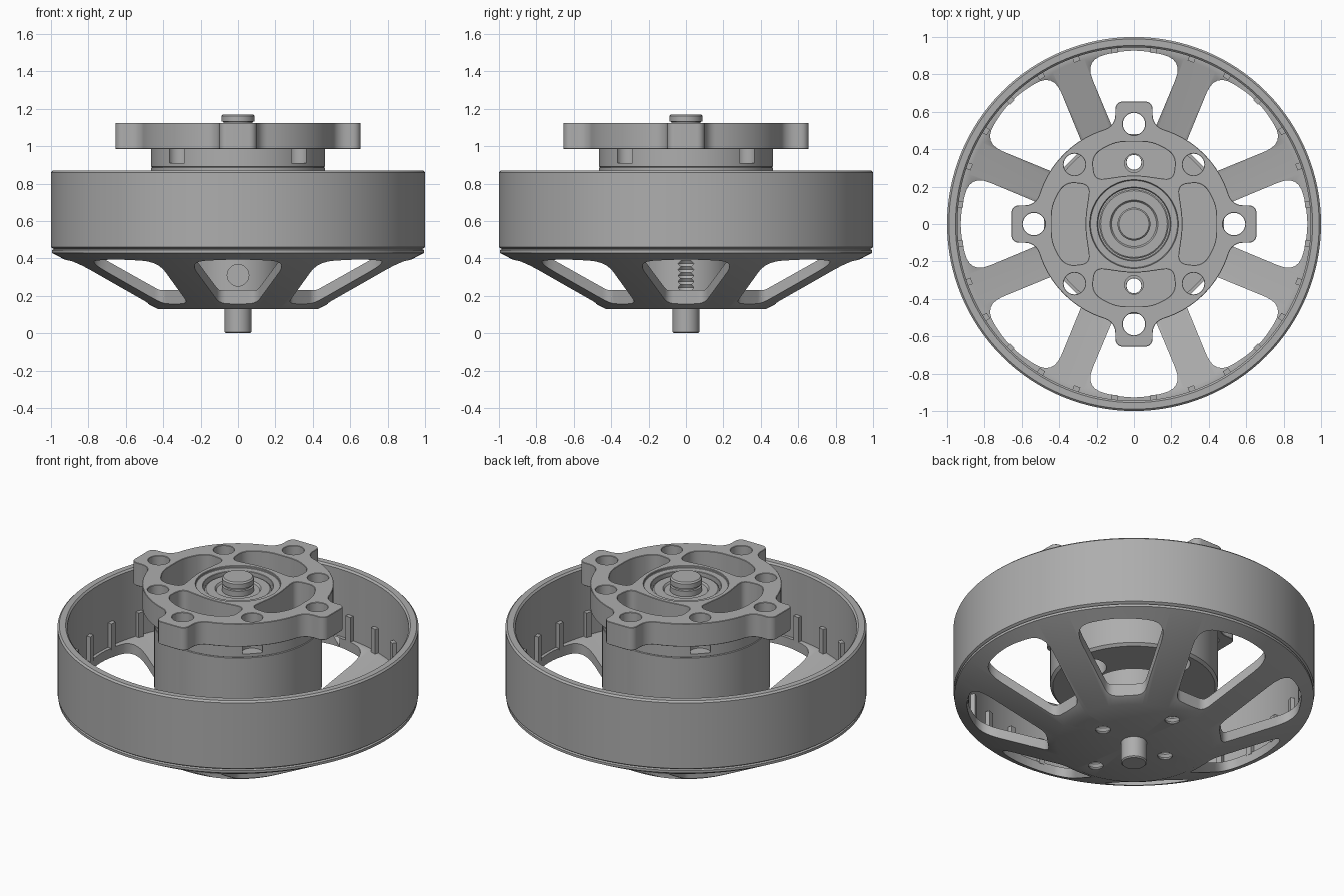
import bpy, bmesh
from math import pi, sin, cos, atan2, sqrt, radians
from mathutils import Matrix, Vector

cube = bpy.data.objects.get("Cube")
if cube:
    bpy.data.objects.remove(cube)

GREY = (0.42, 0.42, 0.42, 1)
metal = bpy.data.materials.new("grey metal")
metal.use_nodes = True
metal.diffuse_color = GREY
metal.node_tree.nodes["Principled BSDF"].inputs["Base Color"].default_value = GREY


def finish(name, bm):
    bmesh.ops.remove_doubles(bm, verts=bm.verts, dist=1e-5)
    bmesh.ops.recalc_face_normals(bm, faces=bm.faces)
    mesh = bpy.data.meshes.new(name)
    bm.to_mesh(mesh)
    bm.free()
    mesh.materials.append(metal)
    obj = bpy.data.objects.new(name, mesh)
    bpy.context.collection.objects.link(obj)
    return obj


def activate(obj):
    bpy.ops.object.select_all(action='DESELECT')
    obj.select_set(True)
    bpy.context.view_layer.objects.active = obj


def lathe(bm, profile, segments, matrix=Matrix()):
    """Revolve an (r, z) profile; it is a closed loop unless it starts on the axis."""
    rings = []
    for r, z in profile:
        ring = [matrix @ Vector((r * cos(2 * pi * i / segments), r * sin(2 * pi * i / segments), z))
                for i in range(segments)]
        rings.append([bm.verts.new(ring[0])] * segments if r == 0 else [bm.verts.new(p) for p in ring])
    pairs = list(zip(rings, rings[1:]))
    if profile[0][0] > 0:
        pairs.append((rings[-1], rings[0]))
    for a, b in pairs:
        for i in range(segments):
            j = (i + 1) % segments
            bm.faces.new(list(dict.fromkeys((a[i], a[j], b[j], b[i]))))


def turned(name, profile, segments=96):
    bm = bmesh.new()
    lathe(bm, profile, segments)
    return finish(name, bm)


def prism(bm, outline, z0, z1, turn=0.0):
    rot = Matrix.Rotation(turn, 3, 'Z')
    low, high = ([bm.verts.new(rot @ Vector((x, y, z))) for x, y in outline] for z in (z0, z1))
    bm.faces.new(low)
    bm.faces.new(high)
    for i in range(len(low)):
        j = (i + 1) % len(low)
        bm.faces.new((low[i], low[j], high[j], high[i]))


def rounded(corners, steps=6):
    """Polygon of (x, y, cut) corners, each rounded back by its cut length."""
    out = []
    for i, (x, y, cut) in enumerate(corners):
        p = Vector((x, y))
        a, b = (p + (Vector(corners[k][:2]) - p).normalized() * cut
                for k in (i - 1, (i + 1) % len(corners)))
        for s in range(steps + 1):
            t = s / steps
            out.append((1 - t) ** 2 * a + 2 * t * (1 - t) * p + t * t * b)
    return out


def arc(cx, cy, r, a0, a1, steps):
    return [(cx + r * cos(a0 + (a1 - a0) * i / steps), cy + r * sin(a0 + (a1 - a0) * i / steps))
            for i in range(steps + 1)]


def cut(objects, bm):
    """Subtract a mesh from each object, then discard it."""
    cutter = finish("cutter", bm)
    cutter.hide_render = True
    for obj in objects:
        activate(obj)
        mod = obj.modifiers.new("cut", 'BOOLEAN')
        mod.operation, mod.solver, mod.object = 'DIFFERENCE', 'EXACT', cutter
        bpy.ops.object.modifier_apply(modifier=mod.name)
    bpy.data.objects.remove(cutter)


def drill(bm, x, y, r, z0, z1, segments=28):
    lathe(bm, [(0, z0), (r, z0), (r, z1), (0, z1)], segments, Matrix.Translation((x, y, 0)))


QUARTERS = [k * pi / 2 for k in range(4)]

# Rotor bell: rim, sloping web, hub and central boss in one turned part
bell = turned("rotor_bell", [
    (0.06, 0.13), (0.43, 0.13), (0.995, 0.43), (0.995, 0.445), (0.985, 0.45), (1, 0.46),
    (1, 0.86), (0.99, 0.87), (0.955, 0.87), (0.945, 0.86), (0.945, 0.45), (0.92, 0.45),
    (0.5, 0.23), (0.255, 0.23), (0.255, 0.46), (0.06, 0.46)], 128)

# Eight windows leaving straight spokes
window = rounded([(-0.1, 0.48, 0.04), (0.1, 0.48, 0.04), (0.267, 0.88, 0.12),
                  (0, 0.94, 0.12), (-0.267, 0.88, 0.12)])
bm = bmesh.new()
for k in range(8):
    prism(bm, window, 0, 0.7, k * pi / 4)
cut([bell], bm)

# Threaded hub holes and the set screw hole in the boss
thread = [(0, 0.1)]
for i in range(19):
    thread.append((0.05 if i % 2 else 0.04, 0.1 + i * 0.016))
thread.append((0, thread[-1][1]))
bm = bmesh.new()
for x, y in ((0.225, 0), (-0.225, 0), (0, 0.33), (0, -0.33)):
    lathe(bm, thread, 20, Matrix.Translation((x, y, 0)))
cut([bell], bm)
bm = bmesh.new()
lathe(bm, [(0, 0.1), (0.058, 0.1), (0.058, 0.32), (0, 0.32)], 28,
      Matrix.Translation((0, 0, 0.31)) @ Matrix.Rotation(pi / 2, 4, 'X'))
cut([bell], bm)

# Small spacer posts around the inside of the rim
bm = bmesh.new()
for k in range(28):
    prism(bm, [(0.92, -0.018), (0.955, -0.018), (0.955, 0.018), (0.92, 0.018)],
          0.44, 0.6, 2 * pi * (k + 0.5) / 28)
posts = finish("spacer_posts", bm)

# Stator body
body = turned("stator_body", [
    (0.11, 0.54), (0.2, 0.54), (0.2, 0.49), (0.45, 0.49), (0.465, 0.505), (0.465, 0.885),
    (0.46, 0.888), (0.465, 0.891), (0.465, 0.99), (0.11, 0.99)])

# Mounting flange: disc with four filleted tabs
R, HALF, TIP, FILLET, CORNER = 0.53, 0.1, 0.655, 0.08, 0.04
fy = HALF + FILLET
fx = sqrt((R + FILLET) ** 2 - fy ** 2)
theta = atan2(fy, fx)
side = arc(TIP - CORNER, HALF - CORNER, CORNER, 0, pi / 2, 6)
side += arc(fx, fy, FILLET, 1.5 * pi, pi + theta, 8)
side += arc(0, 0, R, theta, pi / 4, 8)[1:]
quarter = side + [(y, x) for x, y in reversed(side[:-1])]
outline = []
for a in QUARTERS:
    outline += [(x * cos(a) - y * sin(a), x * sin(a) + y * cos(a)) for x, y in quarter]
bm = bmesh.new()
prism(bm, outline, 0.985, 1.125)
flange = finish("mounting_flange", bm)

# Kidney pockets through the flange into the body
kidney = rounded([(0.235, -0.21, 0.05), (0.265, 0, 0.08), (0.235, 0.21, 0.05), (0.37, 0.225, 0.06),
                  (0.44, 0.1, 0.06), (0.44, -0.1, 0.06), (0.37, -0.225, 0.06)])
bm = bmesh.new()
for a in QUARTERS:
    prism(bm, kidney, 0.82, 1.2, a)
cut([flange, body], bm)

# Tab holes and diagonal holes that notch the body wall
bm = bmesh.new()
for a in QUARTERS:
    drill(bm, 0.535 * cos(a), 0.535 * sin(a), 0.06, 0.95, 1.2)
    drill(bm, 0.45 * cos(a + pi / 4), 0.45 * sin(a + pi / 4), 0.058, 0.91, 1.2)
cut([flange, body], bm)

# Through holes in the front and back pockets, round recesses under the body
bm = bmesh.new()
for y in (-0.325, 0.325):
    drill(bm, 0, y, 0.05, 0.6, 0.9)
cut([body], bm)
bm = bmesh.new()
for a in QUARTERS:
    drill(bm, 0.33 * cos(a), 0.33 * sin(a), 0.1, 0.4, 0.7)
cut([body], bm)

# Stepped bearing seat
bm = bmesh.new()
lathe(bm, [(0, 0.9), (0.12, 0.9), (0.12, 1.05), (0.195, 1.05), (0.195, 1.112), (0.235, 1.112),
           (0.235, 1.2), (0, 1.2)], 64)
cut([flange, body], bm)
activate(flange)
bevel = flange.modifiers.new("edge_chamfer", 'BEVEL')
bevel.width, bevel.segments, bevel.angle_limit = 0.007, 1, radians(60)
bpy.ops.object.modifier_apply(modifier=bevel.name)

bearing = turned("bearing", [(0.07, 0.96), (0.118, 0.96), (0.118, 1.04), (0.185, 1.04), (0.185, 1.09),
                             (0.178, 1.095), (0.128, 1.095), (0.12, 1.085), (0.07, 1.085)], 64)

# Shaft with a grooved top cap
shaft = turned("shaft", [
    (0, 0), (0.065, 0), (0.072, 0.007), (0.072, 1.08), (0.088, 1.08), (0.088, 1.118), (0.078, 1.12),
    (0.078, 1.13), (0.088, 1.132), (0.088, 1.162), (0.08, 1.17), (0, 1.17)], 48)

for obj in (bell, body, flange, bearing, shaft):
    activate(obj)
    bpy.ops.object.shade_smooth_by_angle(angle=radians(30))
